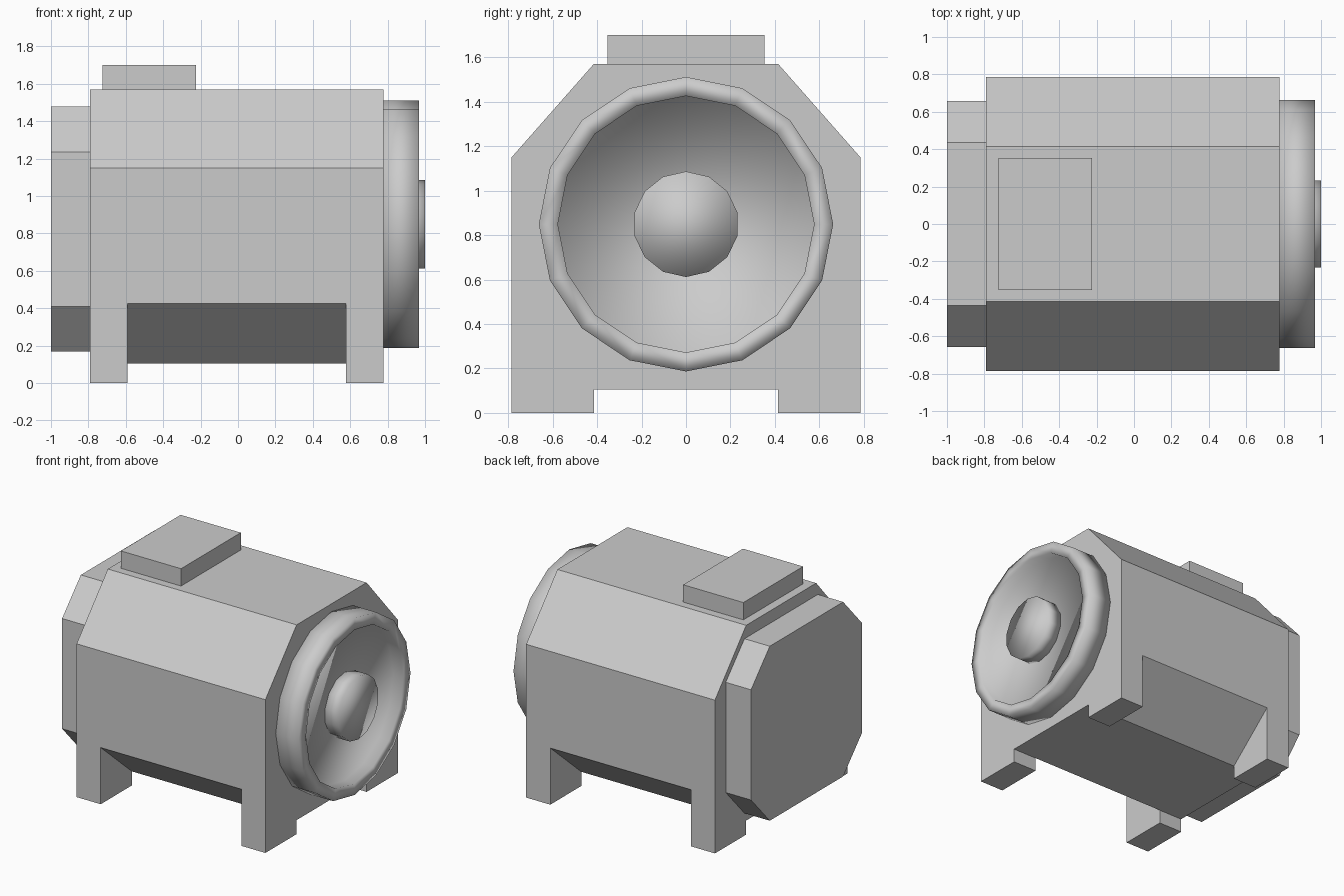
import bpy, bmesh, math

if "Cube" in bpy.data.objects:
    bpy.data.objects.remove(bpy.data.objects["Cube"])


def make_object(name, bm):
    bmesh.ops.recalc_face_normals(bm, faces=bm.faces)
    mesh = bpy.data.meshes.new(name)
    bm.to_mesh(mesh)
    bm.free()
    obj = bpy.data.objects.new(name, mesh)
    bpy.context.collection.objects.link(obj)
    return obj


def add_prism(bm, profile, x0, x1):
    """Extrude a (y, z) outline along x."""
    face = bm.faces.new([bm.verts.new((x0, y, z)) for y, z in profile])
    geom = bmesh.ops.extrude_face_region(bm, geom=[face], use_keep_orig=True)["geom"]
    for v in geom:
        if isinstance(v, bmesh.types.BMVert):
            v.co.x = x1


def prism(name, half, x0, x1):
    """Prism from the +y half outline (bottom to top), mirrored in y."""
    bm = bmesh.new()
    add_prism(bm, half + [(-y, z) for y, z in reversed(half)], x0, x1)
    return make_object(name, bm)


def lathe(name, profile, sides, zc):
    """Turn (x, radius) points about the x axis, first vertex at the top, capped ends."""
    bm = bmesh.new()
    rings = []
    for x, r in profile:
        rings.append([bm.verts.new((x, r * math.sin(math.tau * i / sides),
                                    zc + r * math.cos(math.tau * i / sides)))
                      for i in range(sides)])
    for a, b in zip(rings, rings[1:]):
        for i in range(sides):
            j = (i + 1) % sides
            bm.faces.new((a[i], a[j], b[j], b[i]))
    bm.faces.new(rings[0])
    bm.faces.new(rings[-1])
    obj = make_object(name, bm)
    for p in obj.data.polygons:
        p.use_smooth = True
    return obj


# Main housing with full-length feet
body = prism("housing", [(0.415, 0.105), (0.415, 0), (0.785, 0),
                         (0.785, 1.15), (0.415, 1.57)], -0.79, 0.777)

# Cut the feet away between the ends, leaving the sloped lower sides
slope = (0.425 - 0.105) / (0.785 - 0.415)
cut = [(0.3, -0.1), (0.9, -0.1), (0.9, 0.105 + slope * 0.485),
       (0.3, 0.105 - slope * 0.115)]
bm = bmesh.new()
for s in (1, -1):
    add_prism(bm, [(s * y, z) for y, z in cut], -0.59, 0.577)
cutter = make_object("foot_cutter", bm)
cutter.hide_render = True
mod = body.modifiers.new("feet", "BOOLEAN")
mod.operation = "DIFFERENCE"
mod.solver = "EXACT"
mod.object = cutter
bpy.context.view_layer.objects.active = body
bpy.ops.object.modifier_apply(modifier=mod.name)
bpy.data.objects.remove(cutter)

# Rear cover
prism("rear_cover", [(0.435, 0.168), (0.657, 0.408), (0.657, 1.235),
                     (0.435, 1.477)], -1.0, -0.79)

# Terminal box on top
prism("top_box", [(0.354, 1.57), (0.354, 1.70)], -0.724, -0.225)

# Round front flange with recessed floor
lathe("front_flange", [(0.777, 0.6625), (0.968, 0.6625),
                       (0.968, 0.577), (0.885, 0.577)], 16, 0.849)

# Hub in the recess
lathe("hub", [(0.885, 0.2375), (1.0, 0.2375)], 14, 0.849)
